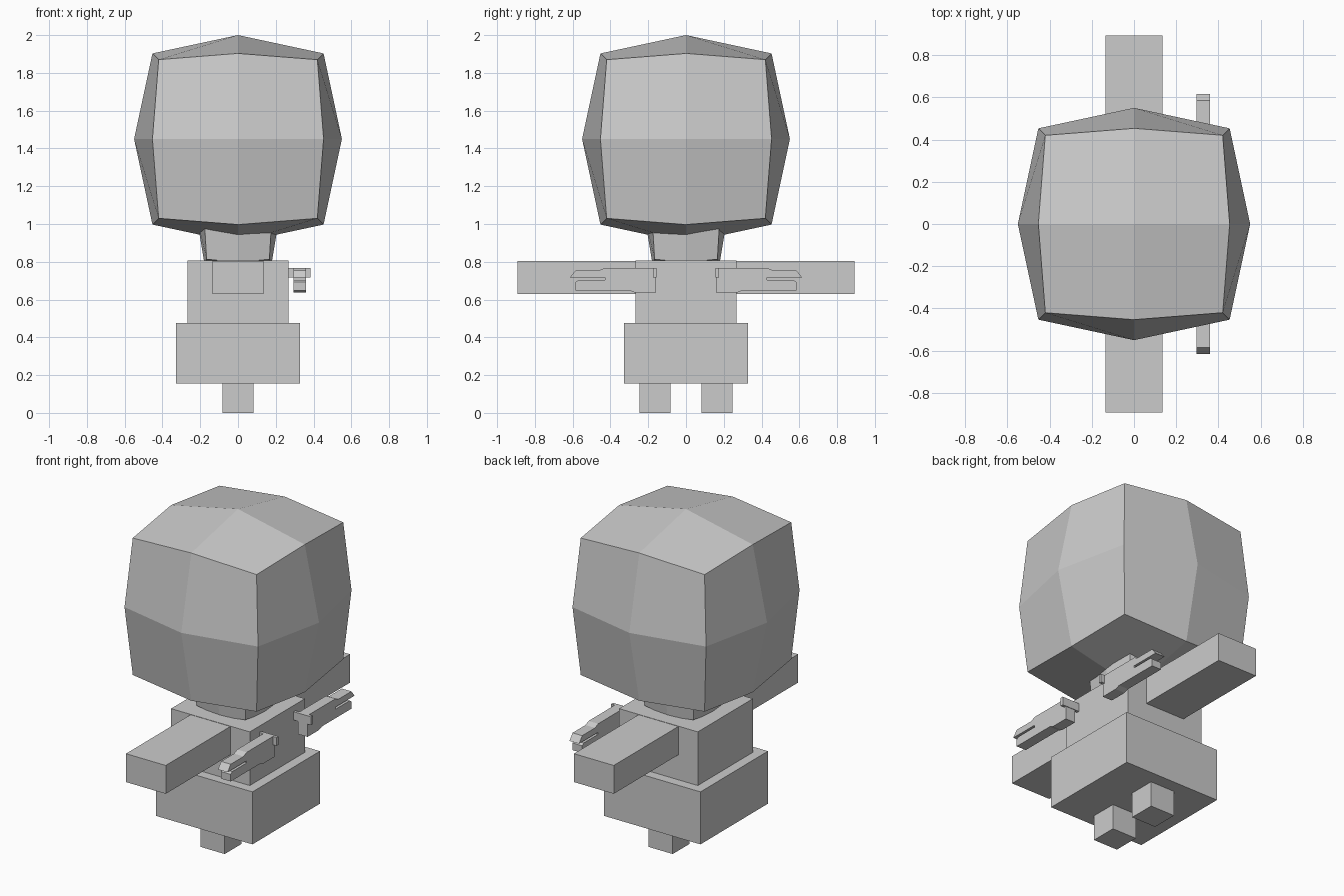
import bpy, bmesh
from mathutils import Vector

if "Cube" in bpy.data.objects:
    bpy.data.objects.remove(bpy.data.objects["Cube"])


def finish(name, bm):
    bmesh.ops.recalc_face_normals(bm, faces=bm.faces)
    me = bpy.data.meshes.new(name)
    bm.to_mesh(me)
    bm.free()
    ob = bpy.data.objects.new(name, me)
    bpy.context.collection.objects.link(ob)
    return ob


def box(name, x0, x1, y0, y1, z0, z1):
    bm = bmesh.new()
    bmesh.ops.create_cube(bm, size=1)
    for v in bm.verts:
        v.co = Vector(((x0 + x1) / 2 + v.co.x * (x1 - x0),
                       (y0 + y1) / 2 + v.co.y * (y1 - y0),
                       (z0 + z1) / 2 + v.co.z * (z1 - z0)))
    return finish(name, bm)


def bulged_cube(name, z, sx, sz):
    # cube cut 2x2 per side: corners, edge middles and face centres pushed out
    bm = bmesh.new()
    bmesh.ops.create_cube(bm, size=2)
    bmesh.ops.subdivide_edges(bm, edges=bm.edges[:], cuts=1, use_grid_fill=True)
    radius = {3: 0.42, 2: 0.453, 1: 0.55}
    for v in bm.verts:
        n = sum(abs(c) > 0.5 for c in v.co)
        v.co *= radius[n]
        v.co = Vector((v.co.x * sx, v.co.y * sx, v.co.z * sz + z))
    return finish(name, bm)


def forked_gun(name, s):
    # side profile (y, z) with a two-pronged muzzle
    prof = [(0.16, 0.637), (0.27, 0.637), (0.30, 0.648), (0.585, 0.648),
            (0.585, 0.692), (0.57, 0.703), (0.43, 0.703), (0.43, 0.716),
            (0.615, 0.716), (0.585, 0.754), (0.46, 0.754), (0.43, 0.768),
            (0.16, 0.768)]
    bm = bmesh.new()
    f = bm.faces.new([bm.verts.new((0.295, s * y, z)) for y, z in prof])
    r = bmesh.ops.extrude_face_region(bm, geom=[f])
    for e in r["geom"]:
        if isinstance(e, bmesh.types.BMVert):
            e.co.x = 0.36
    if f.is_valid and len(bm.faces) == len(prof) + 1:
        bm.faces.new(f.verts)
    return finish(name, bm)


# head and neck
bulged_cube("head", 1.45, 1, 1)
bulged_cube("neck", 1.03, 0.395, 0.515)

# torso and hips
box("torso", -0.267, 0.267, -0.267, 0.267, 0.477, 0.806)
box("hips", -0.327, 0.327, -0.327, 0.327, 0.155, 0.477)

# mirrored limbs and guns
for side, s in (("front", -1), ("back", 1)):
    a, b = sorted((s * 0.26, s * 0.893))
    box(side + "_arm", -0.135, 0.135, a, b, 0.63, 0.804)
    a, b = sorted((s * 0.083, s * 0.247))
    box(side + "_leg", -0.083, 0.083, a, b, 0, 0.16)
    forked_gun(side + "_gun", s)
    a, b = sorted((s * 0.157, s * 0.175))
    box(side + "_gun_crosspiece", 0.265, 0.385, a, b, 0.717, 0.768)
